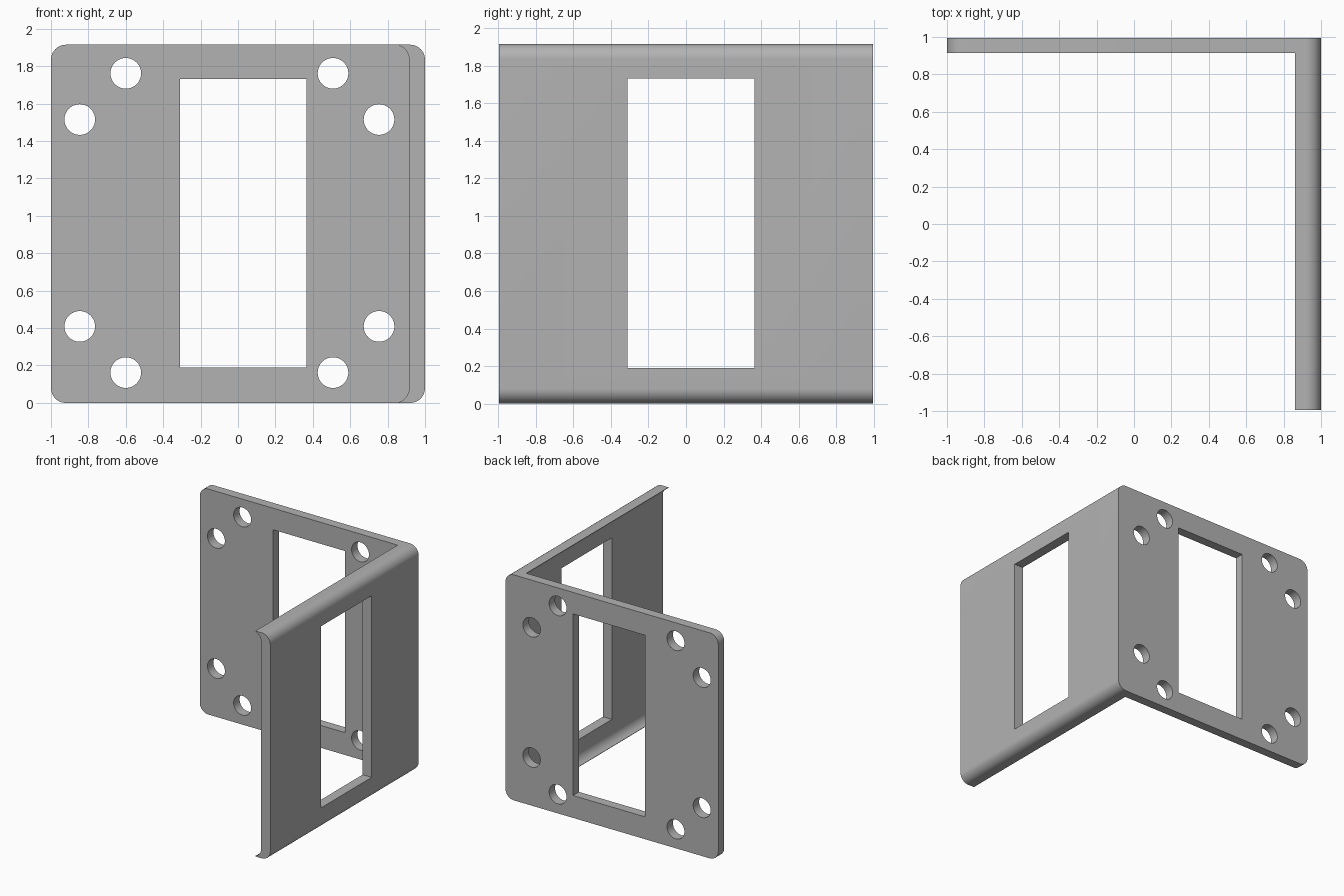
import bpy, bmesh, math
from mathutils import Vector

cube = bpy.data.objects.get("Cube")
if cube:
    bpy.data.objects.remove(cube, do_unlink=True)

H = 1.915            # height
Y = 0.995            # half depth
T = 0.08             # back plate thickness
R = 0.08             # corner radius
INNER = Y - T        # inner face of the back plate

grey = bpy.data.materials.new("plain grey")
grey.use_nodes = True
grey.diffuse_color = (0.45, 0.45, 0.45, 1)
grey.node_tree.nodes["Principled BSDF"].inputs["Base Color"].default_value = grey.diffuse_color


def arc(cx, cz, r, start, end, steps=12):
    angles = [math.radians(start + (end - start) * i / steps) for i in range(steps + 1)]
    return [(cx + r * math.cos(a), cz + r * math.sin(a)) for a in angles]


def prism(name, outline, y0, y1):
    """Extrude an x-z outline along y."""
    bm = bmesh.new()
    face = bm.faces.new([bm.verts.new((x, y0, z)) for x, z in outline])
    new = bmesh.ops.extrude_face_region(bm, geom=[face])["geom"]
    bmesh.ops.translate(bm, vec=Vector((0, y1 - y0, 0)),
                        verts=[v for v in new if isinstance(v, bmesh.types.BMVert)])
    bmesh.ops.recalc_face_normals(bm, faces=bm.faces)
    mesh = bpy.data.meshes.new(name)
    bm.to_mesh(mesh)
    bm.free()
    mesh.materials.append(grey)
    obj = bpy.data.objects.new(name, mesh)
    bpy.context.collection.objects.link(obj)
    return obj


def box(x0, x1, z0, z1):
    return [(x0, z0), (x1, z0), (x1, z1), (x0, z1)]


def finish(obj, cutters):
    """Cut the openings, then shade."""
    bpy.ops.object.select_all(action="DESELECT")
    obj.select_set(True)
    bpy.context.view_layer.objects.active = obj
    for cutter in cutters:
        mod = obj.modifiers.new("opening", "BOOLEAN")
        mod.operation, mod.solver, mod.object = "DIFFERENCE", "EXACT", cutter
        bpy.ops.object.modifier_apply(modifier=mod.name)
        bpy.data.objects.remove(cutter, do_unlink=True)
    bpy.ops.object.shade_smooth_by_angle(angle=math.radians(30))


# Back plate with rounded corners
right_low = arc(1 - R, R, R, -90, 0)
right_high = arc(1 - R, H - R, R, 0, 90)
left_high = arc(R - 1, H - R, R, 90, 180)
left_low = arc(R - 1, R, R, 180, 270)
back = prism("back_plate", right_low + right_high + left_high + left_low, INNER, Y)

# Window and eight round holes in the back plate
cutters = [prism("window_cutter", box(-0.31, 0.365, 0.19, 1.732), 0.5, 1.5)]
for dx, dz in ((0.554, 0.8), (0.8, 0.553)):
    for sx in (-1, 1):
        for sz in (-1, 1):
            ring = arc(-0.046 + sx * dx, 0.962 + sz * dz, 0.082, 0, 360, 40)[:-1]
            cutters.append(prism("hole_cutter", ring, 0.5, 1.5))
finish(back, cutters)

# Side plate with curled top and bottom lips
lip_high = arc(0.835, H - R, R, 72, 0)
lip_low = arc(0.835, R, R, 0, -72)
profile = right_low + right_high + [(0.86, H)] + lip_high + lip_low + [(0.86, 0)]
side = prism("side_plate", profile, -Y, INNER)

# Window in the side plate
finish(side, [prism("window_cutter", box(0.5, 1.5, 0.19, 1.732), -0.312, 0.364)])
